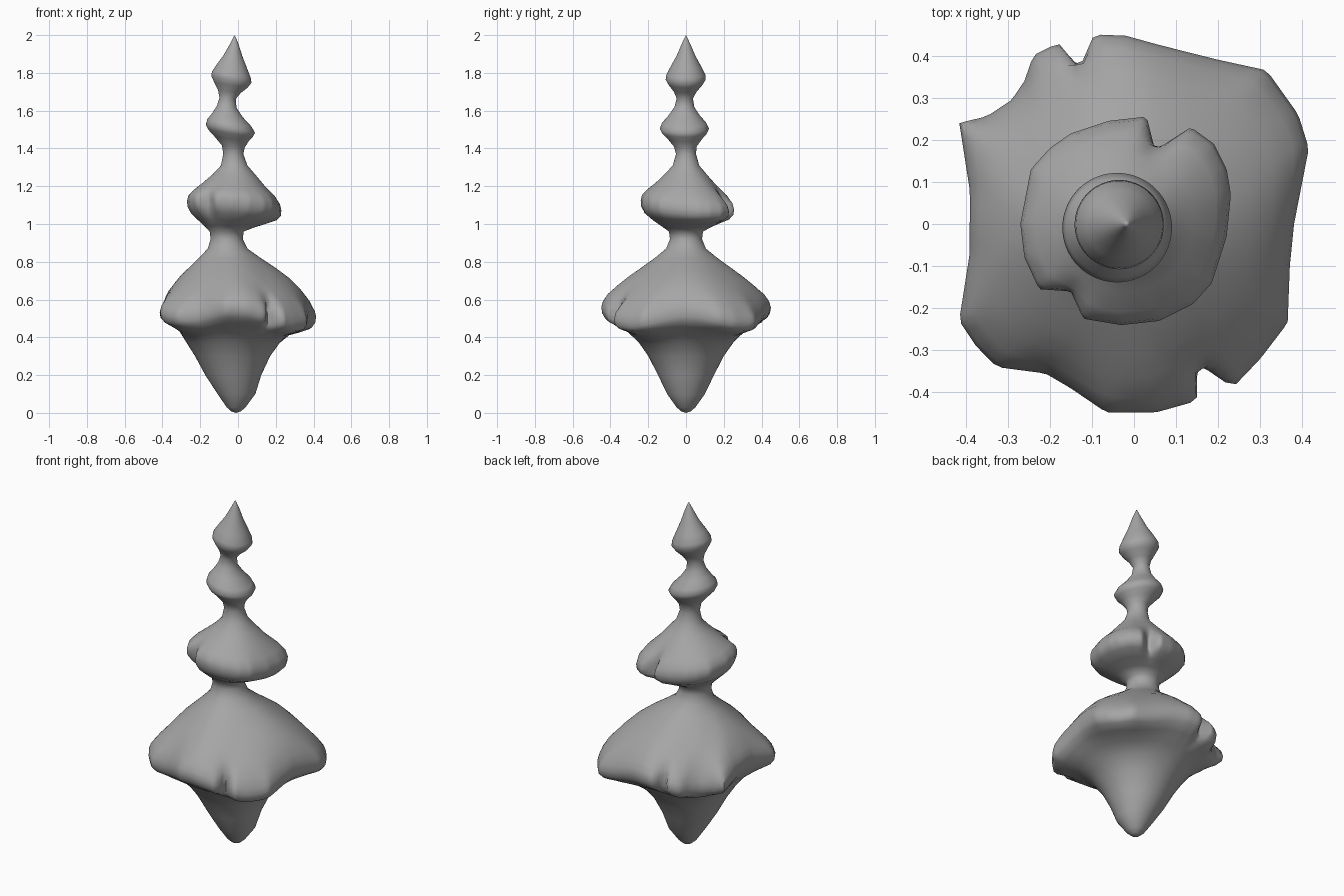
import bpy, bmesh, math

if "Cube" in bpy.data.objects:
    bpy.data.objects.remove(bpy.data.objects["Cube"])

SEG = 144

# plan outlines of the two notched tiers
BIG = [(.415,.18),(.39,.26),(.315,.365),(.2,.39),(.06,.425),(-.02,.447),(-.095,.45),
       (-.13,.37),(-.18,.43),(-.24,.4),(-.26,.34),(-.29,.295),(-.35,.255),(-.415,.24),
       (-.39,.08),(-.39,-.07),(-.415,-.23),(-.375,-.29),(-.325,-.34),(-.21,-.355),
       (-.15,-.39),(-.065,-.448),(.05,-.448),(.15,-.42),(.15,-.33),(.235,-.388),
       (.3,-.32),(.365,-.235),(.37,-.1),(.38,0)]
MID = [(.23,.07),(.22,.13),(.19,.19),(.135,.23),(.05,.175),(.03,.255),(-.06,.245),
       (-.15,.215),(-.2,.18),(-.245,.13),(-.27,0),(-.26,-.08),(-.225,-.155),
       (-.15,-.16),(-.12,-.225),(-.03,-.24),(.06,-.23),(.14,-.19),(.185,-.14),(.22,-.03)]


def resample(outline):
    """Radius at evenly spaced angles, where a ray meets the outline."""
    out = []
    n = len(outline)
    for k in range(SEG):
        a = 2 * math.pi * k / SEG + .0007
        dx, dy = math.cos(a), math.sin(a)
        best = 0
        for i in range(n):
            (x1, y1), (x2, y2) = outline[i], outline[(i + 1) % n]
            ex, ey = x2 - x1, y2 - y1
            den = dx * ey - dy * ex
            if abs(den) < 1e-9:
                continue
            r = (x1 * ey - y1 * ex) / den
            s = (x1 * dy - y1 * dx) / den
            if r > 0 and -1e-6 <= s <= 1 + 1e-6:
                best = max(best, r)
        out.append(best)
    return out


def blur(radii, width):
    """Running average that softens the notches away from the rim."""
    w = int(width)
    return [sum(radii[(k + d) % SEG] for d in range(-w, w + 1)) / (2 * w + 1)
            for k in range(SEG)]


# rings: height, centre x, core radius, blend towards tier outline
LOWER = [(.008,-.01,.025,0),(.03,-.01,.05,0),(.1,-.008,.1,0),(.2,-.025,.148,0),
         (.3,-.03,.19,.04),(.37,-.03,.225,.12),(.42,-.02,.25,.3),(.455,-.01,.28,.6),
         (.485,0,.3,.87),(.51,0,.3,.97),(.54,0,.3,1),(.57,0,.28,.95),(.61,0,.26,.82),
         (.66,-.01,.24,.6),(.71,-.02,.21,.42),(.76,-.03,.18,.24),(.82,-.045,.14,.08),
         (.87,-.055,.105,0),(.92,-.06,.085,0)]
MIDDLE = [(.96,-.06,.09,0),(.985,-.05,.11,.15),(1.01,-.04,.13,.4),(1.04,-.03,.16,.75),
          (1.07,-.02,.18,.96),(1.1,-.02,.18,1),(1.13,-.02,.17,.92),(1.165,-.02,.15,.66),
          (1.21,-.025,.125,.32),(1.26,-.02,.1,.1),(1.31,-.02,.07,0),(1.37,-.025,.053,0)]
UPPER = [(1.41,-.025,.06,0),(1.45,-.035,.09,0),(1.48,-.04,.118,0),(1.505,-.04,.13,0),
         (1.535,-.045,.117,0),(1.575,-.055,.082,0),(1.62,-.06,.052,0),(1.665,-.055,.043,0),
         (1.7,-.045,.06,0),(1.735,-.037,.088,0),(1.765,-.035,.106,0),(1.79,-.035,.103,0),
         (1.835,-.032,.08,0),(1.89,-.026,.05,0),(1.95,-.02,.024,0),(1.985,-.018,.008,0)]

big, mid = resample(BIG), resample(MID)
bm = bmesh.new()
loops = []
for section, outline in ((LOWER, big), (MIDDLE, mid), (UPPER, mid)):
    for z, c, r, t in section:
        ring = []
        radii = blur(outline, 14 * (1 - t))
        for k in range(SEG):
            a = 2 * math.pi * k / SEG
            x, y = c + r * math.cos(a), r * math.sin(a)
            x += (radii[k] * math.cos(a) - x) * t
            y += (radii[k] * math.sin(a) - y) * t
            # rim waves on the lowest tier, tilts on the others
            if section is LOWER:
                dz = t * (.032 * math.cos(4 * a) - .022 * math.cos(a) - .01)
            elif section is MIDDLE:
                dz = -.022 * t * (math.cos(a) + math.sin(a))
            else:
                dz = -.17 * (x - c) * min(1, r / .1)
                y -= .01 * math.exp(-((z - 1.56) / .15) ** 2)
            ring.append(bm.verts.new((x, y, z + dz)))
        loops.append(ring)

# skin between rings, with pointed ends
for lo, hi in zip(loops, loops[1:]):
    for k in range(SEG):
        j = (k + 1) % SEG
        bm.faces.new((lo[k], lo[j], hi[j], hi[k]))
foot = bm.verts.new((-.01, 0, 0))
tip = bm.verts.new((-.018, 0, 2))
for k in range(SEG):
    j = (k + 1) % SEG
    bm.faces.new((foot, loops[0][j], loops[0][k]))
    bm.faces.new((tip, loops[-1][k], loops[-1][j]))

mesh = bpy.data.meshes.new("tiered_spire")
bm.to_mesh(mesh)
bm.free()
spire = bpy.data.objects.new("tiered_spire", mesh)
bpy.context.collection.objects.link(spire)

# dark grey surface
grey = bpy.data.materials.new("dark_grey")
grey.diffuse_color = (.38, .38, .38, 1)
grey.use_nodes = True
grey.node_tree.nodes["Principled BSDF"].inputs["Base Color"].default_value = grey.diffuse_color
mesh.materials.append(grey)

bpy.context.view_layer.objects.active = spire
spire.select_set(True)
bpy.ops.object.shade_smooth_by_angle(angle=math.radians(75))
